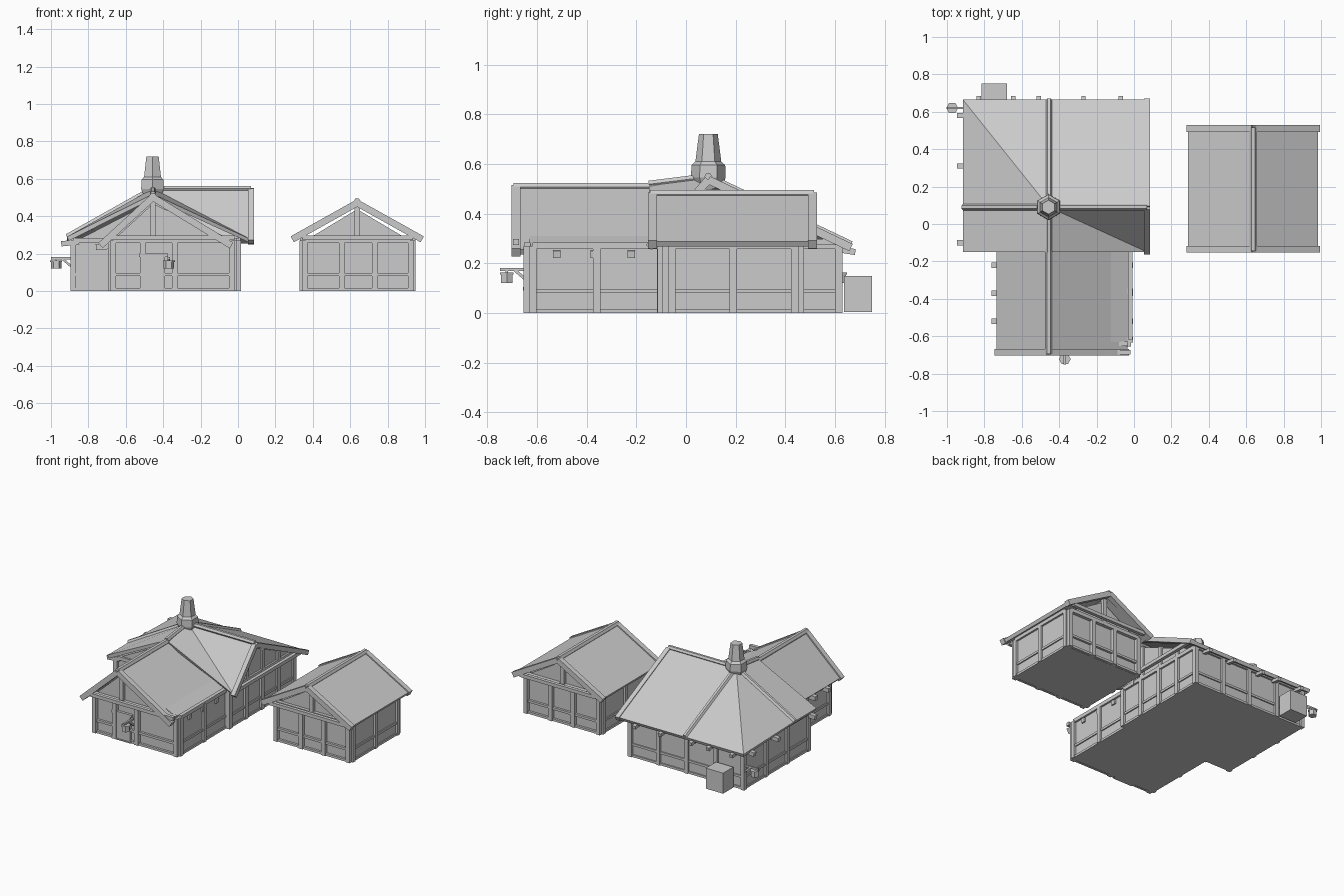
import bpy, bmesh, math
from mathutils import Vector, Matrix

if "Cube" in bpy.data.objects:
    bpy.data.objects.remove(bpy.data.objects["Cube"])


def finish(bm, name):
    bmesh.ops.recalc_face_normals(bm, faces=bm.faces)
    me = bpy.data.meshes.new(name)
    bm.to_mesh(me)
    bm.free()
    ob = bpy.data.objects.new(name, me)
    bpy.context.collection.objects.link(ob)
    return ob


def box(name, lo, hi):
    lo, hi = Vector(lo), Vector(hi)
    bm = bmesh.new()
    bmesh.ops.create_cube(bm, size=1, matrix=Matrix.Translation((lo + hi) / 2) @ Matrix.Diagonal((*(hi - lo), 1)))
    return finish(bm, name)


def beam(name, a, b, w=0.028, sides=4):
    a, b = Vector(a), Vector(b)
    d = b - a
    m = Matrix.Translation((a + b) / 2) @ d.to_track_quat('Z', 'Y').to_matrix().to_4x4()
    r = w / 2 * (math.sqrt(2) if sides == 4 else 1.1)
    bm = bmesh.new()
    bmesh.ops.create_cone(bm, cap_ends=True, segments=sides, radius1=r, radius2=r, depth=d.length,
                          matrix=m @ Matrix.Rotation(math.pi / sides, 4, 'Z'))
    return finish(bm, name)


def prism(name, pts, direction):
    bm = bmesh.new()
    f = bm.faces.new([bm.verts.new(p) for p in pts])
    ext = bmesh.ops.extrude_face_region(bm, geom=[f], use_keep_orig=True)
    bmesh.ops.translate(bm, vec=direction, verts=[v for v in ext['geom'] if isinstance(v, bmesh.types.BMVert)])
    return finish(bm, name)


def slab(name, verts, faces, t=0.024):
    me = bpy.data.meshes.new(name)
    me.from_pydata(verts, [], faces)
    ob = bpy.data.objects.new(name, me)
    bpy.context.collection.objects.link(ob)
    mod = ob.modifiers.new("thickness", 'SOLIDIFY')
    mod.thickness, mod.offset = t, -1
    return ob


def wall_frame(name, a, b, stops, z=0.27):
    """Posts at fractions along a wall line, with sill, girt and top plate."""
    a, b = Vector((*a, 0)), Vector((*b, 0))
    for t in stops:
        p = a.lerp(b, t)
        beam(name + "_post", p, p + Vector((0, 0, z)), 0.03)
    for h, w in ((0.008, 0.016), (0.088, 0.016), (z, 0.026)):
        up = Vector((0, 0, h))
        beam(name + "_rail", a + up, b + up, w)


def gable_house(name, xs, ys, xr, zr, eave, wall, front_stops, both):
    """Gable roof with ridge along y, gable walls, bargeboards and tie beams."""
    (x0, x1), (y0, y1), (w0, w1, v0, v1) = xs, ys, wall
    slab(name + "_roof", [(x0, y0, eave), (xr, y0, zr), (x1, y0, eave), (x0, y1, eave), (xr, y1, zr), (x1, y1, eave)],
         [(0, 1, 4, 3), (1, 2, 5, 4)])
    beam(name + "_ridge", (xr, y0 - .01, zr - .005), (xr, y1 + .005, zr - .005), 0.036, 6)
    box(name + "_walls", (w0, v0, 0), (w1, v1, .265))
    prism(name + "_gable", [(w0, v0, .26), (w1, v0, .26), (xr, v0, zr - .045)], (0, v1 - v0, 0))
    ends = [(y0, v0 - .01)] + ([(y1, v1 + .01)] if both else [])
    for y, v in ends:
        for x in (x0, x1):
            beam(name + "_bargeboard", (x, y, eave - .012), (xr, y, zr - .012), 0.036)
        beam(name + "_tie_beam", (w0, y, .285), (w1, y, .285), 0.024)
        beam(name + "_king_post", (xr, v, .26), (xr, v, zr - .03), 0.028)
        wall_frame(name + "_end", (w0 + .012, v), (w1 - .012, v), front_stops)
    for x in (w0, w1):
        wall_frame(name + "_side", (x, v0 + .012), (x, v1 - .012), (0, .5, 1))


def lantern(name, origin, out):
    """Bracket arm, brace and hanging lantern pointing out from a wall."""
    o, d = Vector(origin), Vector(out)
    up = Vector((0, 0, 1))
    beam(name + "_arm", o + up * .175, o + d * .11 + up * .175, 0.012)
    beam(name + "_brace", o + up * .13, o + d * .05 + up * .172, 0.012)
    c = o + d * .082
    beam(name + "_hook", c + up * .15, c + up * .175, 0.01)
    beam(name + "_body", c + up * .12, c + up * .158, 0.05, 6)
    beam(name + "_cap", c + up * .155, c + up * .163, 0.058, 6)


# Detached outbuilding
gable_house("outbuilding", (.29, .985), (-.135, .51), .637, .482, .288, (.345, .935, -.07, .45),
            (0, .35, .66, 1), True)
# Front wing of the main house
gable_house("wing", (-.735, -.035), (-.685, -.09), -.455, .512, .255, (-.68, -.02, -.63, -.09),
            (0, .25, .52, 1), False)

# Main house walls and gables
box("main_walls", (-.88, -.1, 0), (0, .615, .265))
prism("main_front_gable", [(-.88, -.1, .26), (-.01, -.1, .26), (-.455, -.1, .48)], (0, .19, 0))
prism("main_side_gable", [(0, -.1, .26), (0, .615, .26), (0, .09, .5)], (-.45, 0, 0))
wall_frame("main_back", (-.88, .615), (0, .615), (0, .24, .5, .75, 1))
wall_frame("main_left", (-.88, -.1), (-.88, .615), (0, .33, .66, 1))
wall_frame("main_right", (0, -.1), (0, .615), (0, .25, .5, .75, 1))
wall_frame("main_front", (-.88, -.1), (-.68, -.1), (0,))
beam("side_king_post", (0, .09, .26), (0, .09, .5))
for y, z in ((.0, .39), (.27, .42), (.44, .34)):
    beam("side_gable_stud", (0, y, .26), (0, y, z))

# Main roof: two gabled arms meeting at a hipped corner
C, R, RB, BM, BL = (-.455, .09, .548), (.07, .09, .548), (.07, .665, .275), (-.455, .665, .275), (-.915, .665, .275)
LM, FL, FM, FR = (-.915, .09, .29), (-.915, -.15, .29), (-.455, -.15, .518), (.07, -.15, .275)
slab("main_roof", [C, R, RB, BM, BL, LM, FL, FM, FR],
     [(0, 1, 2, 3), (0, 3, 4), (0, 4, 5), (0, 5, 6, 7), (0, 7, 8), (0, 8, 1)])
for a, b in ((C, R), (C, BM), (C, LM), (C, FM)):
    beam("main_ridge", a, b, 0.03, 6)
for b in (RB, FR):
    beam("side_bargeboard", (R[0], R[1], R[2] - .012), (b[0], b[1], b[2] - .012), 0.032)
beam("side_tie_beam", (.06, -.09, .285), (.06, .61, .285), 0.024)

# Rafter ends under the eaves
for y in (-.52, -.37, -.22):
    beam("wing_rafter_left", (-.66, y, .24), (-.76, y, .235), 0.03)
    beam("wing_rafter_right", (-.05, y, .24), (-.012 + .005, y, .235), 0.03)
for y in (-.1, .31, .58):
    beam("left_rafter", (-.85, y, .262), (-.945, y, .252), 0.028)
for x in (-.83, -.645, -.51, -.27, -.07):
    beam("back_rafter", (x, .6, .258), (x, .682, .245), 0.024)

# Chimney: six-sided lathe
bm = bmesh.new()
for z0, z1, r0, r1 in ((.5, .545, .05, .07), (.545, .595, .07, .068), (.595, .61, .068, .052), (.61, .72, .052, .038)):
    bmesh.ops.create_cone(bm, cap_ends=True, segments=6, radius1=r0, radius2=r1, depth=z1 - z0,
                          matrix=Matrix.Translation((-.457, .09, (z0 + z1) / 2)) @ Matrix.Rotation(math.pi / 2, 4, 'Z') @ Matrix.Rotation(math.pi / 6 * 3, 4, 'Z'))
finish(bm, "chimney")

# Door with lintel and handle, doorstep
box("door", (-.52, -.65, .005), (-.39, -.62, .19))
beam("door_lintel", (-.53, -.643, .19), (-.375, -.643, .19), 0.018)
box("door_handle", (-.412, -.656, .09), (-.402, -.648, .105))
box("doorstep", (-.53, -.655, 0), (-.38, -.63, .008))

# Lanterns on the front and left walls, crate at the back
lantern("front_lantern", (-.37, -.64, 0), (0, -1, 0))
lantern("left_lantern", (-.89, .62, 0), (-1, 0, 0))
box("crate", (-.815, .636, .003), (-.68, .75, .148))
